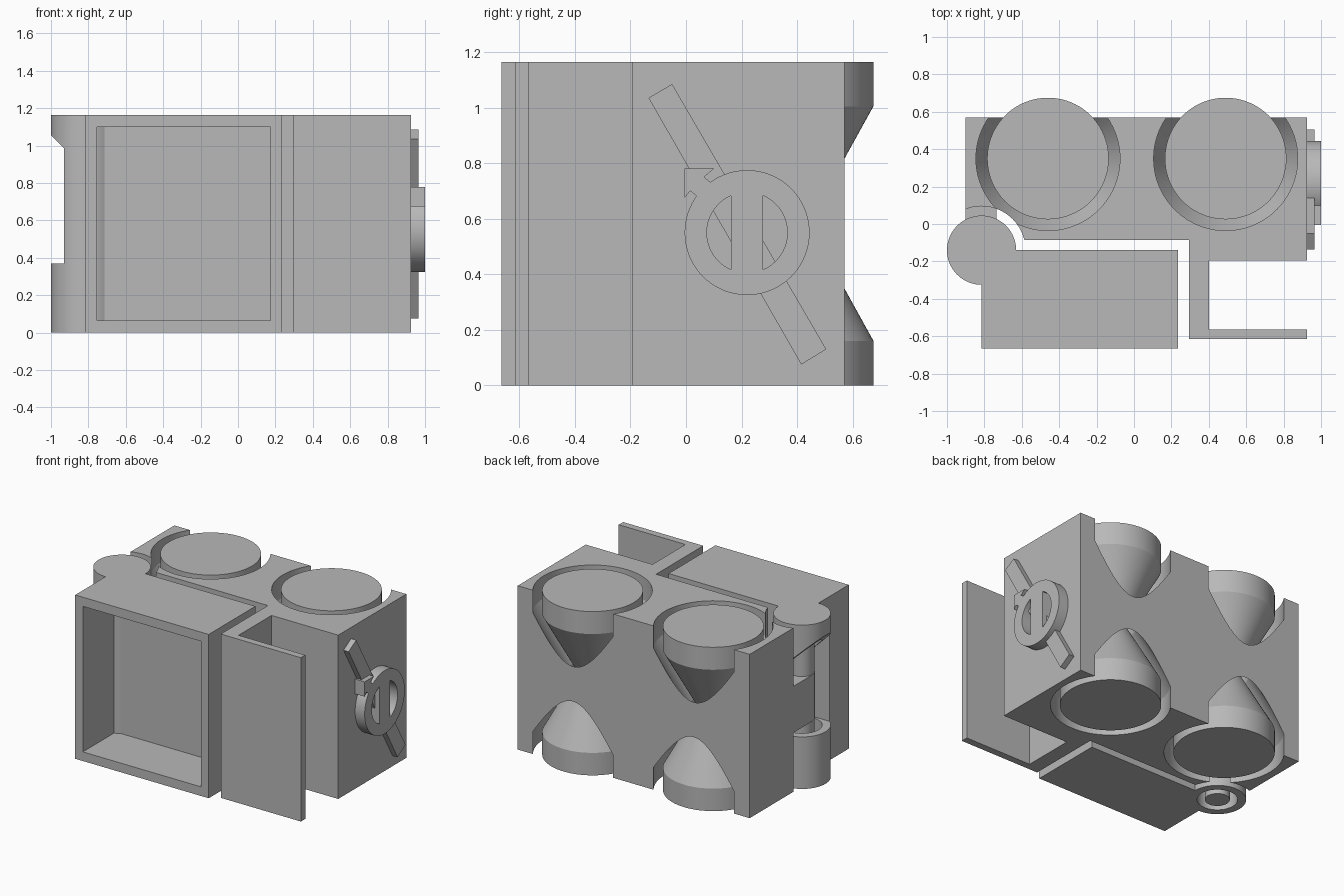
import bpy, bmesh
from math import sin, cos, pi, radians, asin

if "Cube" in bpy.data.objects:
    bpy.data.objects.remove(bpy.data.objects["Cube"])

grey = bpy.data.materials.new("plain grey")
grey.use_nodes = True
COLOUR = (0.48, 0.48, 0.48, 1)
grey.diffuse_color = COLOUR
grey.node_tree.nodes["Principled BSDF"].inputs["Base Color"].default_value = COLOUR

HEIGHT = 1.165
PIVOT = (-0.815, -0.14)


def finish(name, bm):
    bmesh.ops.recalc_face_normals(bm, faces=bm.faces)
    mesh = bpy.data.meshes.new(name)
    bm.to_mesh(mesh)
    bm.free()
    mesh.materials.append(grey)
    ob = bpy.data.objects.new(name, mesh)
    bpy.context.collection.objects.link(ob)
    return ob


def prism(name, pts, lo, hi, axis="z"):
    """Extrude a 2D outline along an axis."""
    place = {"z": lambda a, b, h: (a, b, h),
             "x": lambda a, b, h: (h, a, b),
             "y": lambda a, b, h: (a, h, b)}[axis]
    bm = bmesh.new()
    face = bm.faces.new([bm.verts.new(place(a, b, lo)) for a, b in pts])
    ext = bmesh.ops.extrude_face_region(bm, geom=[face])
    shift = place(0, 0, hi - lo)
    bmesh.ops.translate(bm, vec=shift,
                        verts=[g for g in ext["geom"] if isinstance(g, bmesh.types.BMVert)])
    return finish(name, bm)


def rect(a0, a1, b0, b1):
    return [(a0, b0), (a1, b0), (a1, b1), (a0, b1)]


def arc(centre, r, start, end, n):
    return [(centre[0] + r * cos(start + (end - start) * i / n),
             centre[1] + r * sin(start + (end - start) * i / n)) for i in range(n + 1)]


def circle(centre, r, n=64):
    return arc(centre, r, 0, 2 * pi, n)[:-1]


def lathe(name, centre, profile, n=80):
    """Stack of rings (radius, z) closed with flat caps."""
    bm = bmesh.new()
    rings = [[bm.verts.new((x, y, z)) for x, y in circle(centre, r, n)] for r, z in profile]
    for low, high in zip(rings, rings[1:]):
        for i in range(n):
            j = (i + 1) % n
            bm.faces.new((low[i], low[j], high[j], high[i]))
    bm.faces.new(rings[0])
    bm.faces.new(rings[-1])
    return finish(name, bm)


def combine(ob, others, operation):
    """Boolean each helper into the object, then remove the helper."""
    for other in others:
        other.hide_render = True
        mod = ob.modifiers.new("cut", "BOOLEAN")
        mod.operation, mod.solver, mod.object = operation, "EXACT", other
        deps = bpy.context.evaluated_depsgraph_get()
        mesh = bpy.data.meshes.new_from_object(ob.evaluated_get(deps))
        ob.modifiers.clear()
        ob.data = mesh
        bpy.data.objects.remove(other)


def smooth(ob):
    bpy.ops.object.select_all(action="DESELECT")
    ob.select_set(True)
    bpy.context.view_layer.objects.active = ob
    bpy.ops.object.shade_smooth_by_angle(angle=radians(25))


# Main body with front clip, outlined from above, hollowed round the hinge
gap = 0.235
outline = [(-0.9, 0.57), (0.925, 0.57), (0.925, -0.195), (0.4, -0.195),
           (0.4, -0.565), (0.925, -0.565), (0.925, -0.615), (0.295, -0.615),
           (0.295, -0.085)]
outline += arc(PIVOT, gap, asin(0.055 / gap), pi - 1.2, 24)
body = prism("main_body", outline, 0, HEIGHT)

# Captive spools and the matching sockets
spool = [(0.325, 0), (0.325, 0.16), (0.1, 0.567)]
spool += [(r, HEIGHT - z) for r, z in reversed(spool)]
socket = [(r + 0.06, z) for r, z in spool]
socket[0] = (socket[0][0], -0.05)
socket[-1] = (socket[-1][0], HEIGHT + 0.05)
for side, x in (("right", -0.46), ("left", 0.49)):
    combine(body, [lathe("socket_cutter", (x, 0.35), socket)], "DIFFERENCE")
    smooth(lathe(side + "_spool", (x, 0.35), spool))
smooth(body)

# Hinge arm and pin
arm = [(-0.9, 0.13), (-0.9, -0.14)] + arc(PIVOT, 0.082, pi, 2 * pi, 24) + [(-0.735, 0.13)]
smooth(prism("hinge_arm", arm, 0.42, 0.75))
smooth(prism("hinge_pin", circle(PIVOT, 0.08, 48), 0, 1.0))

# Front box with hinge knuckle
box = prism("front_box", rect(PIVOT[0], 0.235, -0.665, PIVOT[1]), 0, HEIGHT)
cavity = prism("cavity_cutter", rect(-0.755, 0.175, 0.065, 1.1), -0.8, -0.295, "y")
combine(box, [cavity], "DIFFERENCE")
combine(box, [prism("knuckle", circle(PIVOT, 0.185), 0, HEIGHT)], "UNION")
swing = [(-1.1, 0.37), (-0.66, 0.37), (-0.66, 0.715), (-1.1, 1.155)]
combine(box, [prism("swing_cutter", swing, -0.285, 0.2, "y"),
              prism("pin_hole_cutter", circle(PIVOT, 0.13, 48), -0.05, 1.05)], "DIFFERENCE")
smooth(box)

# Side emblem: slanted bar, disc with two half-round windows, arrow tip
hub = (0.22, 0.55)
prism("slanted_bar", [(-0.135, 1.035), (-0.05, 1.085), (0.505, 0.13), (0.415, 0.075)],
      0.92, 0.965, "x")
disc = prism("emblem_disc", circle(hub, 0.225), 0.92, 1.0, "x")
half = asin(0.058 / 0.145)
for turn in (0, pi):
    window = arc(hub, 0.145, turn - pi / 2 + half, turn + pi / 2 - half, 24)
    combine(disc, [prism("window_cutter", window, 0.9, 1.05, "x")], "DIFFERENCE")
smooth(disc)
prism("arrow_tip", [(-0.005, 0.78), (0.1, 0.78), (0.065, 0.75), (0.09, 0.73),
                    (0.04, 0.68), (0.015, 0.7), (-0.005, 0.675)], 0.92, 1.0, "x")
